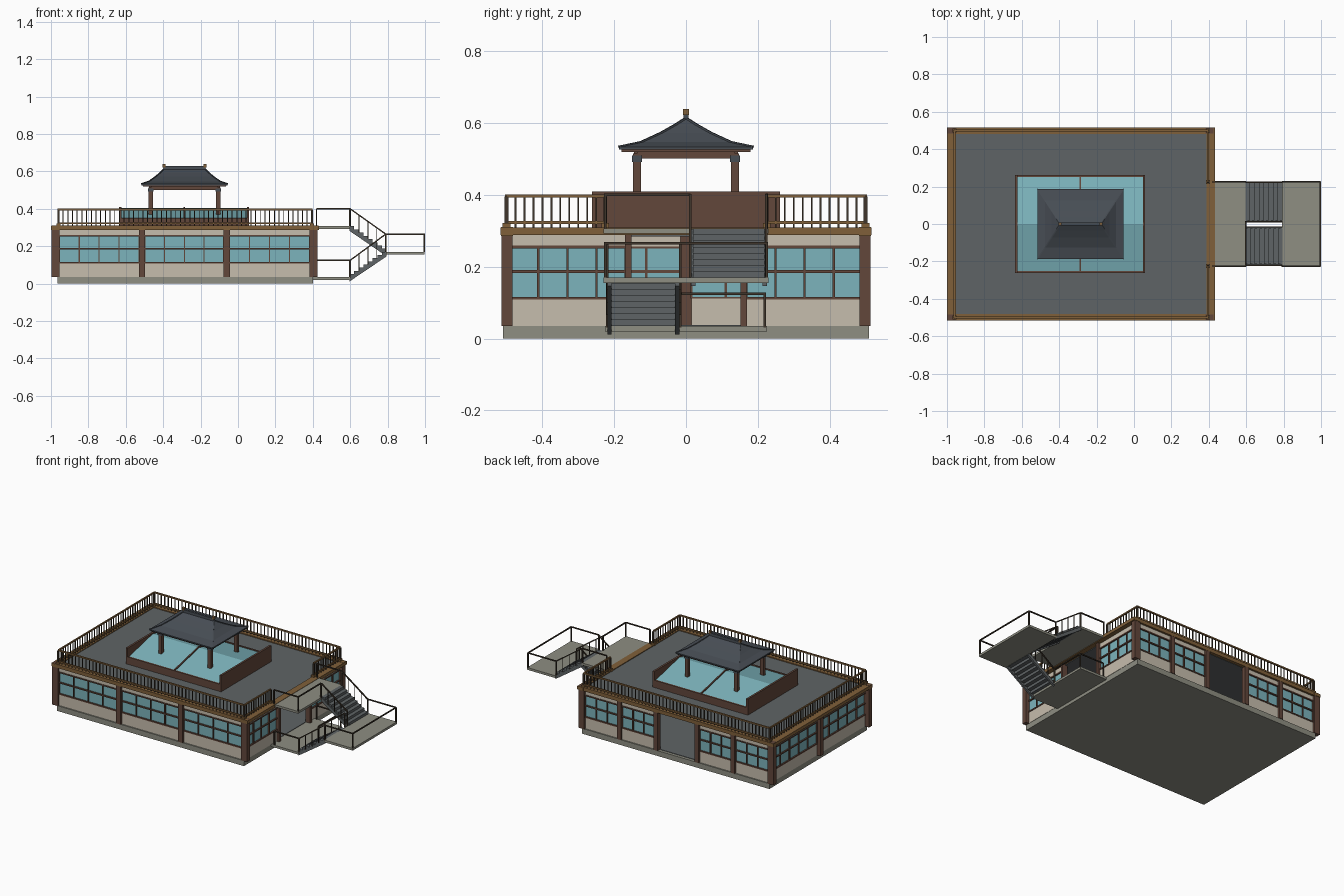
import bpy, bmesh, math
from mathutils import Vector, Matrix

if "Cube" in bpy.data.objects:
    bpy.data.objects.remove(bpy.data.objects["Cube"])


def mat(name, hexcol):
    m = bpy.data.materials.new(name)
    c = [int(hexcol[i:i + 2], 16) / 255 for i in (0, 2, 4)]
    m.diffuse_color = [((v + .055) / 1.055) ** 2.4 for v in c] + [1]
    m.use_nodes = True
    m.node_tree.nodes["Principled BSDF"].inputs["Base Color"].default_value = m.diffuse_color
    return m


CREAM = mat("cream plaster", "c6bdad")
CONC = mat("concrete", "8e8e82")
SLATE = mat("slate grey", "5f6466")
GLASS = mat("teal glass", "7cb4bc")
BROWN = mat("dark red wood", "62473b")
WOOD = mat("golden wood", "80603a")
DARK = mat("dark metal", "3e352b")
TILE = mat("roof tile", "474d54")


class Part:
    """Collects boxes, bars and extruded profiles into one object."""
    def __init__(self, name, material):
        self.name, self.mat, self.bm = name, material, bmesh.new()

    def box(self, x0, x1, y0, y1, z0, z1):
        m = Matrix.Translation(((x0 + x1) / 2, (y0 + y1) / 2, (z0 + z1) / 2))
        m = m @ Matrix.Diagonal((abs(x1 - x0), abs(y1 - y0), abs(z1 - z0), 1))
        bmesh.ops.create_cube(self.bm, size=1, matrix=m)

    def bar(self, p, q, w):
        p, q = Vector(p), Vector(q)
        d = q - p
        m = Matrix.Translation((p + q) / 2) @ d.to_track_quat('Z', 'Y').to_matrix().to_4x4()
        bmesh.ops.create_cube(self.bm, size=1, matrix=m @ Matrix.Diagonal((w, w, d.length, 1)))

    def prism_xz(self, pts, y0, y1):
        f = self.bm.faces.new([self.bm.verts.new((x, y0, z)) for x, z in pts])
        g = bmesh.ops.extrude_face_region(self.bm, geom=[f])
        bmesh.ops.translate(self.bm, vec=(0, y1 - y0, 0),
                            verts=[v for v in g['geom'] if isinstance(v, bmesh.types.BMVert)])

    def done(self):
        bmesh.ops.recalc_face_normals(self.bm, faces=self.bm.faces)
        me = bpy.data.meshes.new(self.name)
        self.bm.to_mesh(me)
        self.bm.free()
        me.materials.append(self.mat)
        bpy.context.collection.objects.link(bpy.data.objects.new(self.name, me))


def single(name, material, *boxes):
    p = Part(name, material)
    for b in boxes:
        p.box(*b)
    p.done()


# Base, floor and flat roof
single("base_slab", CONC, (-.965, .40, -.51, .51, 0, .035))
single("floor", SLATE, (-.95, .39, -.49, .49, .035, .038))
single("flat_roof", SLATE, (-.965, .40, -.495, .495, .284, .304))

# Walls: plaster below and above, glass strip, frames
plaster, panes, frames = Part("wall_plaster", CREAM), Part("window_glass", GLASS), Part("window_frames", BROWN)


def wall(along_x, pos, out, a, b, n):
    def put(part, u0, u1, depth0, depth1, z0, z1):
        d = sorted((pos - out * depth0, pos - out * depth1))
        if along_x:
            part.box(u0, u1, d[0], d[1], z0, z1)
        else:
            part.box(d[0], d[1], u0, u1, z0, z1)
    put(plaster, a, b, 0, .02, .035, .112)
    put(plaster, a, b, 0, .02, .257, .29)
    put(panes, a, b, .005, .015, .112, .257)
    for z in (.112, .187, .255):
        put(frames, a, b, -.004, .018, z - .004, z + .004)
    for i in range(n + 1):
        u = a + (b - a) * i / n
        put(frames, u - .003, u + .003, -.003, .018, .112, .257)


for a, b in ((-.955, -.53), (-.497, -.077), (-.045, .383)):
    wall(True, -.502, -1, a, b, 4)
for a, b in ((-.955, -.715), (-.685, -.452), (-.122, .115), (.145, .383)):
    wall(True, .502, 1, a, b, 3)
for s in (-1, 1):
    a, b = sorted((s * .493, s * .168))
    wall(False, .402, 1, a, b, 4)
    a, b = sorted((s * .493, s * .015))
    wall(False, -.967, -1, a, b, 5)
for p in (plaster, panes, frames):
    p.done()

# Columns
col = Part("wall_columns", BROWN)
for s in (-1, 1):
    for x0, x1 in ((-.997, -.955), (.383, .425)):
        col.box(x0, x1, s * .483, s * .514, .035, .31)
    col.box(.385, .42, s * .152, s * .17, .035, .29)
for x in (-.513, -.061):
    col.box(x - .017, x + .017, -.514, -.485, .035, .30)
for x in (-.70, -.437, -.137, .13):
    col.box(x - .015, x + .015, .485, .514, .035, .30)
col.box(-.992, -.955, -.016, .016, .035, .30)
col.done()

# Perimeter beams
single("roof_beams", WOOD,
       (-.998, .43, -.515, -.482, .286, .31), (-.998, .43, .482, .515, .286, .31),
       (-1, -.952, -.517, .517, .288, .309), (.388, .432, -.517, .517, .288, .309))

# Roof railing
rail, bal = Part("roof_handrail", WOOD), Part("roof_balusters", DARK)
runs = [((-.96, s * .5), (.395, s * .5)) for s in (-1, 1)]
runs += [((-.96, -.5), (-.96, .5)), ((.395, -.5), (.395, -.225)), ((.395, .225), (.395, .5))]
for p, q in runs:
    p, q = Vector(p), Vector(q)
    for z in (.397, .323):
        rail.bar((*p, z), (*q, z), .009)
    n = max(2, round((q - p).length / .025))
    for i in range(n + 1):
        v = p.lerp(q, i / n)
        bal.bar((*v, .308), (*v, .395), .011 if i in (0, n) else .005)
    for v in (p, q):
        rail.box(v.x - .011, v.x + .011, v.y - .011, v.y + .011, .305, .322)
rail.done()
bal.done()

# Skylight: high end walls, low side walls, shallow glass gable
single("skylight_walls", BROWN,
       (-.635, -.622, -.262, .262, .30, .41), (.047, .06, -.262, .262, .30, .41),
       (-.635, .06, -.262, -.25, .30, .352), (-.635, .06, .25, .262, .30, .352))
gl, gb = Part("skylight_glass", GLASS), Part("skylight_bars", BROWN)
rows = [[gl.bm.verts.new((x, y, z)) for x in (-.622, .047)]
        for y, z in ((-.25, .348), (0, .404), (.25, .348))]
for r, t in zip(rows, rows[1:]):
    gl.bm.faces.new((r[0], r[1], t[1], t[0]))
for s in (-1, 1):
    gb.bar((-.287, s * .25, .35), (-.287, 0, .406), .009)
gl.done()
gb.done()

# Pavilion posts, brackets and beams
CX, PX, PY = -.286, .18, .136
posts, brk = Part("pavilion_posts", BROWN), Part("pavilion_brackets", TILE)
for sx in (-1, 1):
    posts.box(CX + sx * PX - .009, CX + sx * PX + .009, -PY, PY, .501, .52)
    for sy in (-1, 1):
        x, y = CX + sx * PX, sy * PY
        posts.box(x - .012, x + .012, y - .011, y + .011, .365, .515)
        brk.box(x - .015, x + .015, y - .014, y + .014, .492, .51)
for sy in (-1, 1):
    posts.box(CX - PX, CX + PX, sy * PY - .009, sy * PY + .009, .501, .52)
posts.done()
brk.done()
single("pavilion_eave", BROWN, (CX - .223, CX + .223, -.18, .18, .519, .531))

# Pavilion roof: concave hip from stacked rectangles
roof = Part("pavilion_roof", TILE)
rings = []
for t, z in ((0, .526), (0, .534), (.33, .547), (.62, .572), (.82, .593), (.99, .613)):
    hx, hy = .23 - .122 * t, .187 * (1 - t)
    rings.append([roof.bm.verts.new((CX + a * hx, b * hy, z))
                  for a, b in ((-1, -1), (1, -1), (1, 1), (-1, 1))])
for r, t in zip(rings, rings[1:]):
    for i in range(4):
        roof.bm.faces.new((r[i], r[(i + 1) % 4], t[(i + 1) % 4], t[i]))
roof.bm.faces.new(rings[0][::-1])
roof.bm.faces.new(rings[-1])
roof.box(CX - .112, CX + .112, -.007, .007, .605, .628)
for s in (-1, 1):
    for r, t in zip(rings[1:], rings[2:]):
        for i in range(4):
            if s > 0:
                roof.bar(r[i].co, t[i].co, .006)
roof.done()
single("ridge_ends", WOOD, *[(CX + s * .102, CX + s * .118, -.008, .008, .622, .639) for s in (-1, 1)])

# Stair platforms
single("stair_platforms", CONC,
       (.40, .60, -.23, .23, .292, .307), (.79, .998, -.23, .23, .155, .17), (.40, .60, -.225, .225, .02, .035))


# Two stair flights with stepped treads and side stringers
def flight(name, y0, y1, z_in, z_out, n=8):
    p = Part(name, SLATE)
    xa, xb = .595, .795
    run, rise = (xb - xa) / n, (z_out - z_in) / n
    for i in range(n):
        x = xa + run * i
        top = z_in + rise * (i + (1 if rise > 0 else 0))
        p.box(x, x + run, y0, y1, top - abs(rise), top)
    for y in (y0, y1):
        p.prism_xz([(xa, z_in), (xb, z_out), (xb, z_out - .024), (xa, z_in - .024)], y - .006, y + .006)
    p.done()


flight("lower_flight", -.213, -.024, .035, .17)
flight("upper_flight", .02, .219, .307, .17)

# Stair guard rails
guard = Part("stair_guards", DARK)


def guard_run(pts, h=.095, w=.007, step=None):
    for p, q in zip(pts, pts[1:]):
        p, q = Vector(p), Vector(q)
        up = Vector((0, 0, h))
        guard.bar(p + up, q + up, w)
        n = step if step and abs(p.z - q.z) > .01 else 1
        for i in range(n + 1):
            v = p.lerp(q, i / n)
            guard.bar(v, v + up, w if i in (0, n) else .004)


for y in (.224, .012):
    guard_run([(.60, y, .305), (.79, y, .17)], step=4)
for y in (-.22, -.016):
    guard_run([(.60, y, .03), (.79, y, .17)], step=4)
guard_run([(.79, -.225, .17), (.995, -.225, .17), (.995, .225, .17), (.79, .225, .17)])
guard_run([(.42, .225, .305), (.597, .225, .305)])
guard_run([(.42, -.225, .305), (.597, -.225, .305), (.597, .012, .305)])
guard_run([(.42, -.22, .03), (.597, -.22, .03)])
guard_run([(.42, .22, .03), (.597, .22, .03), (.597, -.016, .03)])
guard.done()
